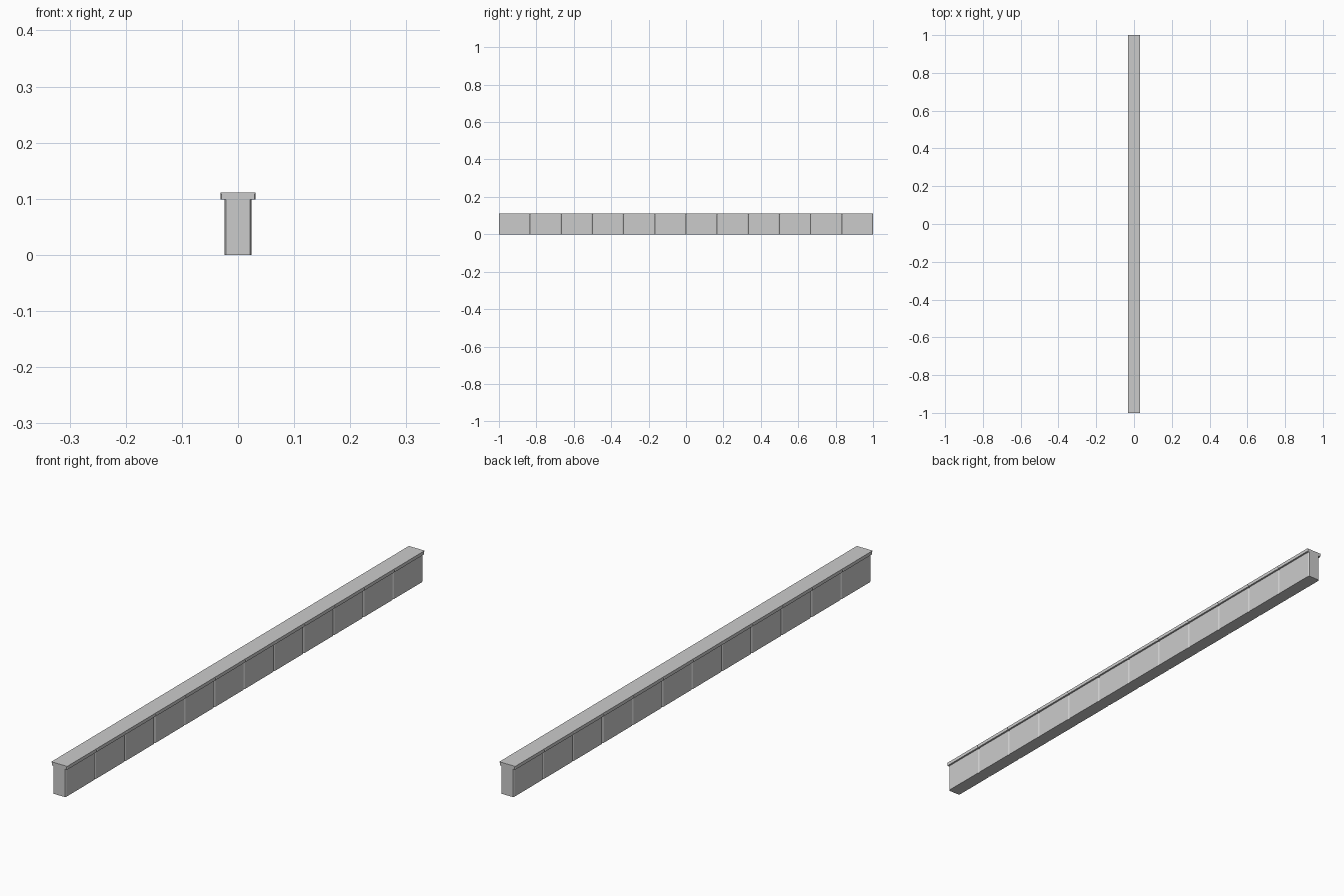
import bpy, bmesh

if "Cube" in bpy.data.objects:
    bpy.data.objects.remove(bpy.data.objects["Cube"])

SEGMENTS = 12
LENGTH = 2.0
STEP = LENGTH / SEGMENTS


def outline(half_width, cx, cy):
    """Plan outline with a small V joint between neighbouring blocks."""
    side = [(half_width - cx, -LENGTH / 2)]
    for i in range(SEGMENTS):
        y0 = -LENGTH / 2 + i * STEP
        y1 = y0 + STEP
        side += [(half_width, y0 + cy), (half_width, y1 - cy), (half_width - cx, y1)]
    # the opposite side is the same run turned half way round
    return side + [(-x, -y) for x, y in side]


def loft(name, levels):
    """Stack outlines (z, half width, joint depth, joint half span) into a solid."""
    bm = bmesh.new()
    rings = [[bm.verts.new((x, y, z)) for x, y in outline(w, cx, cy)]
             for z, w, cx, cy in levels]
    for low, high in zip(rings, rings[1:]):
        n = len(low)
        for i in range(n):
            j = (i + 1) % n
            bm.faces.new((low[i], low[j], high[j], high[i]))
    bm.faces.new(rings[0][::-1])
    bm.faces.new(rings[-1])
    bmesh.ops.remove_doubles(bm, verts=bm.verts, dist=1e-6)
    bmesh.ops.recalc_face_normals(bm, faces=bm.faces)
    mesh = bpy.data.meshes.new(name)
    bm.to_mesh(mesh)
    bm.free()
    obj = bpy.data.objects.new(name, mesh)
    bpy.context.collection.objects.link(obj)
    return obj


# Wall body, overhanging coping and joints that fade out at the top edge
loft("jointed_wall", [
    (0.0, 0.0245, 0.0028, 0.005),
    (0.099, 0.0245, 0.0028, 0.005),
    (0.099, 0.031, 0.002, 0.005),
    (0.107, 0.031, 0.002, 0.005),
    (0.111, 0.031, 0.0, 0.0),
])
